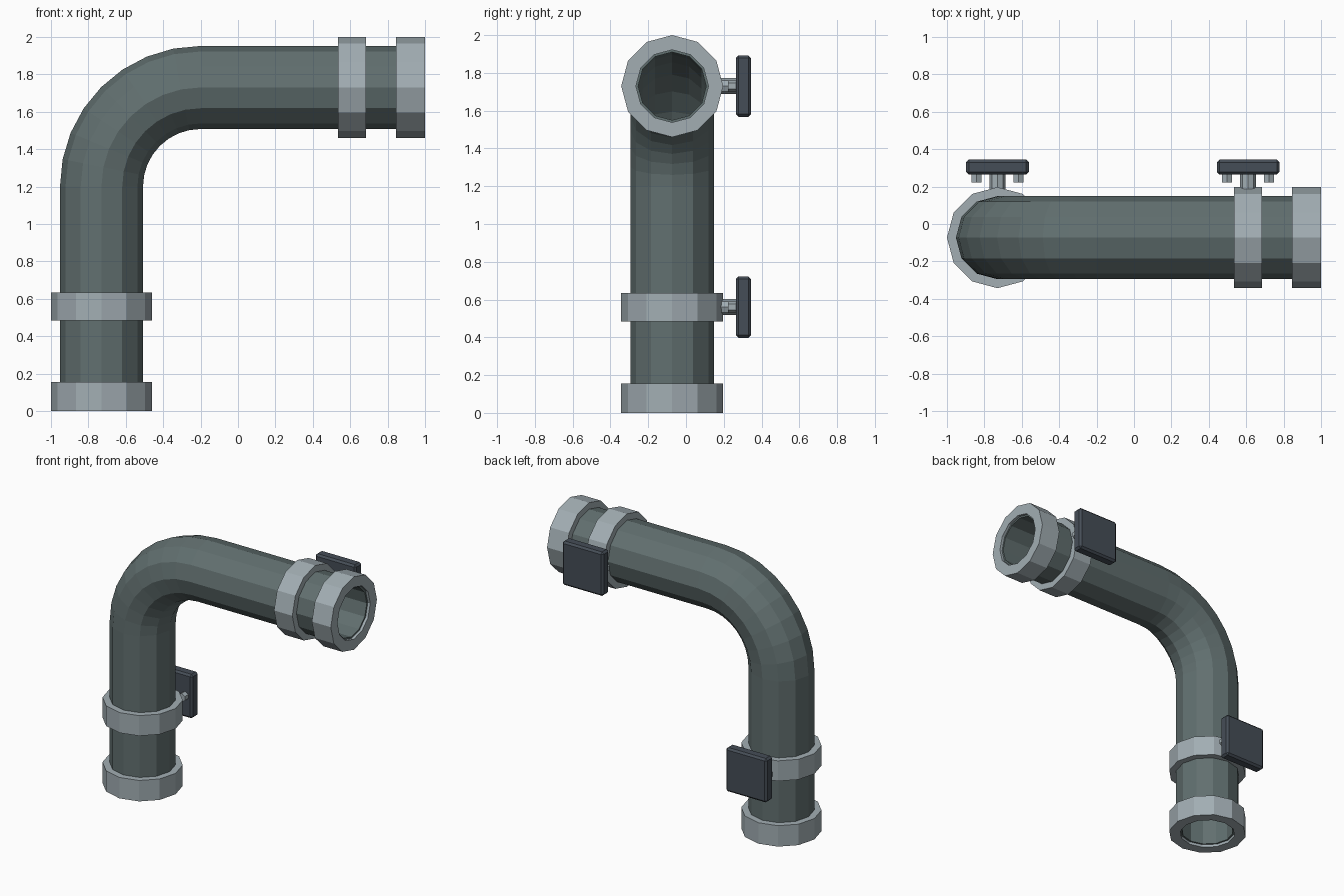
import bpy, bmesh, math
from mathutils import Vector, Matrix

if "Cube" in bpy.data.objects:
    bpy.data.objects.remove(bpy.data.objects["Cube"])

Y0 = -0.073          # pipe axis depth
PX, PZ = -0.73, 1.73  # vertical axis x, horizontal axis z
SIDES = 12


def material(name, rgb):
    m = bpy.data.materials.new(name)
    m.diffuse_color = (*rgb, 1)
    m.use_nodes = True
    m.node_tree.nodes["Principled BSDF"].inputs["Base Color"].default_value = m.diffuse_color
    return m


PIPE = material("pipe_green_grey", (0.12, 0.16, 0.16))
METAL = material("light_metal", (0.36, 0.42, 0.45))
DARK = material("dark_steel", (0.06, 0.075, 0.095))


def finish(name, bm, mat):
    bmesh.ops.recalc_face_normals(bm, faces=bm.faces)
    me = bpy.data.meshes.new(name)
    bm.to_mesh(me)
    bm.free()
    me.materials.append(mat)
    ob = bpy.data.objects.new(name, me)
    bpy.context.collection.objects.link(ob)
    return ob


def tube(name, stations, mat):
    """Closed loop of rings; each station is (x, z, tilt, radius)."""
    bm = bmesh.new()
    rings = []
    for x, z, a, r in stations:
        n = Vector((math.cos(a), 0, -math.sin(a)))
        ring = []
        for i in range(SIDES):
            t = 2 * math.pi * i / SIDES
            ring.append(bm.verts.new(Vector((x, Y0, z)) + r * (math.cos(t) * n + math.sin(t) * Vector((0, 1, 0)))))
        rings.append(ring)
    for k, a in enumerate(rings):
        b = rings[(k + 1) % len(rings)]
        for i in range(SIDES):
            j = (i + 1) % SIDES
            bm.faces.new((a[i], a[j], b[j], b[i]))
    return finish(name, bm, mat)


# Hollow pipe: straight, quarter bend, straight
bend_r = 0.53
path = [(PX, 0.02, 0)]
for i in range(9):
    a = math.pi / 2 * i / 8
    path.append((PX + bend_r * (1 - math.cos(a)), PZ - bend_r + bend_r * math.sin(a), a))
path.append((0.98, PZ, math.pi / 2))
tube("elbow_pipe", [(*p, 0.222) for p in path] + [(*p, 0.18) for p in reversed(path)], PIPE)


# Collars along either straight run
def collar(name, start, end, horizontal):
    prof = [(start, 0.27), (end, 0.27), (end, 0.192), (start, 0.192)]
    if horizontal:
        st = [(s, PZ, math.pi / 2, r) for s, r in prof]
    else:
        st = [(PX, s, 0, r) for s, r in prof]
    tube(name, st, METAL)


collar("bottom_end_collar", 0.0, 0.155, False)
collar("lower_clamp_ring", 0.485, 0.635, False)
collar("upper_clamp_ring", 0.535, 0.685, True)
collar("outlet_end_collar", 0.845, 1.0, True)


# Wall mounts: bevelled plate, stem and two bolts
def rod(name, x, z, y1, y2, r, sides):
    bm = bmesh.new()
    m = Matrix.Translation((x, (y1 + y2) / 2, z)) @ Matrix.Rotation(math.pi / 2, 4, 'X')
    bmesh.ops.create_cone(bm, cap_ends=True, segments=sides, radius1=r, radius2=r, depth=y2 - y1, matrix=m)
    finish(name, bm, METAL)


def wall_mount(prefix, x, z):
    bm = bmesh.new()
    m = Matrix.Translation((x, 0.304, z)) @ Matrix.Diagonal((0.335, 0.08, 0.325, 1))
    bmesh.ops.create_cube(bm, size=1, matrix=m)
    bmesh.ops.bevel(bm, geom=bm.edges[:], offset=0.014, segments=1, affect='EDGES')
    finish(prefix + "_mount_plate", bm, DARK)
    rod(prefix + "_mount_stem", x, z, 0.17, 0.27, 0.042, 8)
    for side, dx in (("left", -0.112), ("right", 0.112)):
        rod(f"{prefix}_{side}_bolt", x + dx, z, 0.222, 0.27, 0.031, 6)


wall_mount("lower", PX, 0.56)
wall_mount("upper", 0.61, PZ)
